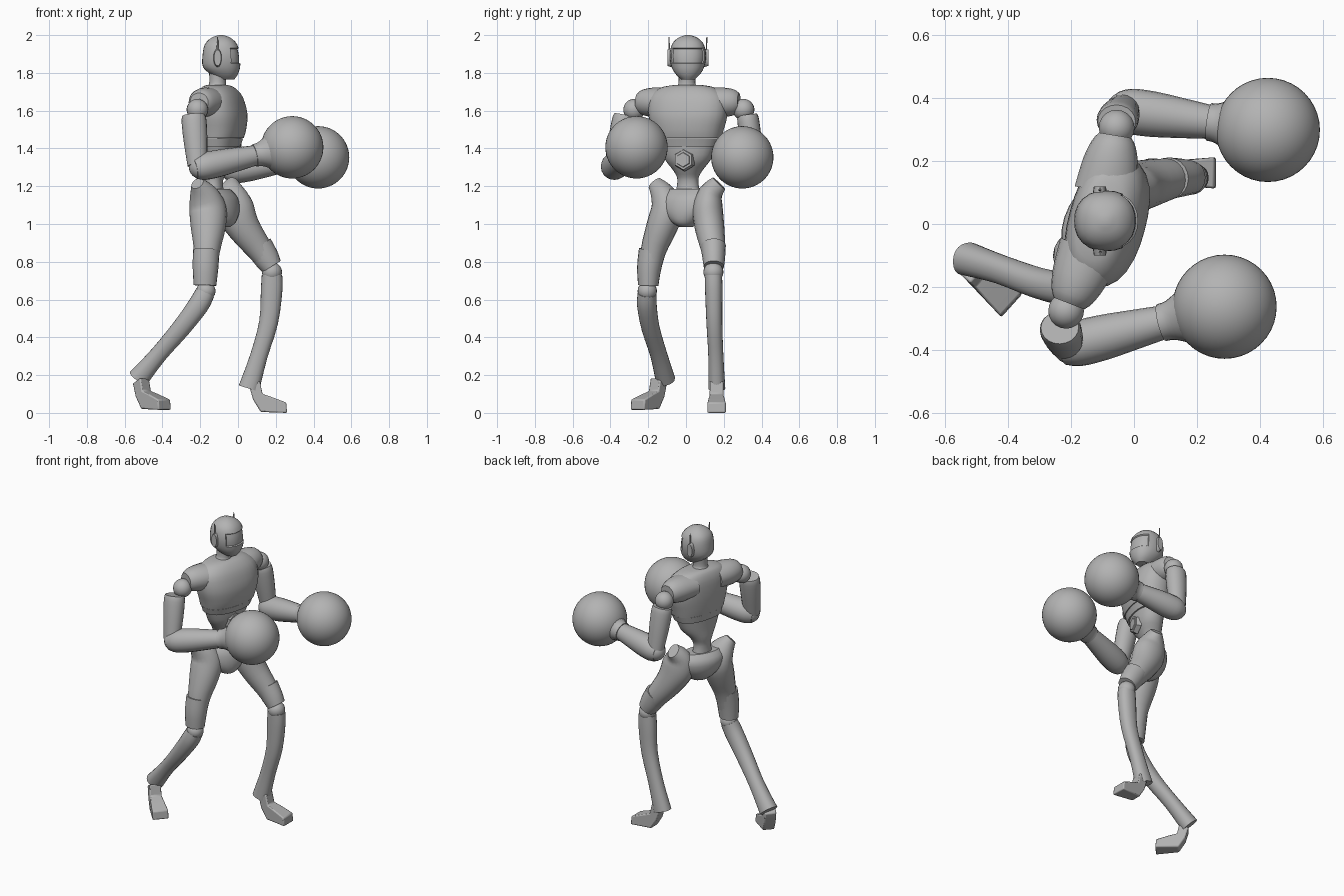
import bpy, bmesh
from math import sin, cos, pi, radians
from mathutils import Vector, Matrix

cube = bpy.data.objects.get("Cube")
if cube:
    bpy.data.objects.remove(cube)

grey = bpy.data.materials.new("plain_grey")
grey.use_nodes = True
grey.diffuse_color = (0.45, 0.45, 0.45, 1)
grey.node_tree.nodes["Principled BSDF"].inputs["Base Color"].default_value = (0.45, 0.45, 0.45, 1)

UP = Vector((0, 0, 1))


def finish(name, bm, angle=38):
    bmesh.ops.recalc_face_normals(bm, faces=bm.faces[:])
    mesh = bpy.data.meshes.new(name)
    bm.to_mesh(mesh)
    bm.free()
    mesh.materials.append(grey)
    for poly in mesh.polygons:
        poly.use_smooth = True
    mesh.set_sharp_from_angle(angle=radians(angle))
    ob = bpy.data.objects.new(name, mesh)
    bpy.context.collection.objects.link(ob)
    return ob


def smooth_path(rings, steps):
    """Catmull-Rom interpolation of ring data."""
    rings = [Vector(r) for r in rings]
    out = []
    for i in range(len(rings) - 1):
        a, b, c, d = rings[max(i - 1, 0)], rings[i], rings[i + 1], rings[min(i + 2, len(rings) - 1)]
        for k in range(steps):
            t = k / steps
            out.append(b + (c - a) * (t / 2) + (2 * a - 5 * b + 4 * c - d) * (t * t / 2)
                       + (3 * b - a - 3 * c + d) * (t ** 3 / 2))
    return out + [rings[-1]]


def loft(name, rings, yaw=0, flat=False, sides=20, power=2.0, steps=3, recess=None):
    """Skin over rings of (x, y, z, radius forward, radius sideways)."""
    rings = smooth_path(rings, steps)
    centres = [Vector(r[:3]) for r in rings]
    whole = (centres[-1] - centres[0]).normalized()
    forward = Vector((cos(radians(yaw)), sin(radians(yaw)), 0))
    ref = forward if abs(whole.z) > 0.5 else UP
    bm = bmesh.new()
    loops = []
    for i, r in enumerate(rings):
        t = UP if flat else (centres[min(i + 1, len(rings) - 1)] - centres[max(i - 1, 0)]).normalized()
        u = (ref - t * ref.dot(t)).normalized()
        v = t.cross(u)
        loop = []
        for k in range(sides):
            c, s = cos(2 * pi * k / sides), sin(2 * pi * k / sides)
            scale = (abs(c) ** power + abs(s) ** power) ** (-1 / power)
            loop.append(bm.verts.new(centres[i] + u * (r[3] * c * scale) + v * (r[4] * s * scale)))
        loops.append(loop)
    for low, high in zip(loops, loops[1:]):
        for k in range(sides):
            j = (k + 1) % sides
            bm.faces.new((low[k], low[j], high[j], high[k]))
    bm.faces.new(loops[0])
    bm.faces.new(loops[-1])
    if recess:
        bmesh.ops.recalc_face_normals(bm, faces=bm.faces[:])
        chosen = [f for f in bm.faces if recess(f)]
        bmesh.ops.inset_region(bm, faces=chosen, thickness=0.004, depth=-0.007)
    return finish(name, bm)


def ball(name, centre, radius, scale=(1, 1, 1), detail=20):
    bm = bmesh.new()
    place = Matrix.Translation(centre) @ Matrix.Diagonal((*scale, 1))
    bmesh.ops.create_uvsphere(bm, u_segments=detail, v_segments=detail * 2 // 3, radius=radius, matrix=place)
    return finish(name, bm)


def disc(name, centre, axis, radius, depth, sides, scale=(1, 1)):
    bm = bmesh.new()
    turn = Vector(axis).to_track_quat("Z", "Y").to_matrix().to_4x4()
    place = Matrix.Translation(centre) @ turn @ Matrix.Diagonal((*scale, 1, 1))
    bmesh.ops.create_cone(bm, cap_ends=True, segments=sides, radius1=radius, radius2=radius * 0.85,
                          depth=depth, matrix=place)
    return finish(name, bm)


# Head with recessed visor
loft("head", [(-.065, .01, 1.765, .045, .035), (-.072, .01, 1.79, .07, .062), (-.087, .01, 1.83, .098, .086),
              (-.088, .01, 1.89, .1, .096), (-.09, .01, 1.95, .086, .085), (-.09, .01, 1.985, .052, .052),
              (-.09, .01, 2.0, .012, .012)], flat=True, power=2.3, sides=24,
     recess=lambda f: f.normal.x > 0.45 and 1.845 < f.calc_center_median().z < 1.935)

# Ear pods and antennas
for side, label in ((1, "left"), (-1, "right")):
    y = .01 + side * .098
    disc(label + "_ear", (-.108, y, 1.88), (0, side, 0), .05, .022, 16, (.45, 1))
    loft(label + "_antenna", [(-.108, y, 1.9, .006, .005), (-.108, y + side * .002, 1.99, .003, .003)],
         sides=6, steps=1)

# Neck and collar
loft("neck", [(-.11, .005, 1.68, .065, .07), (-.11, .005, 1.725, .05, .055), (-.108, .005, 1.75, .044, .044),
              (-.105, .008, 1.81, .048, .048)], flat=True)

# Torso, turned toward the right
YAW = -15
loft("chest", [(-.11, .01, 1.735, .055, .08), (-.105, .01, 1.72, .08, .15), (-.095, .01, 1.67, .108, .205),
               (-.085, .01, 1.58, .122, .212), (-.085, .01, 1.5, .117, .192), (-.088, .01, 1.455, .108, .18)],
     YAW, True, 28, 2.4)
loft("rib_band", [(-.088, .01, 1.452, .104, .175), (-.092, .01, 1.41, .095, .16)], YAW, True, 28, 2.4, 1)
loft("abdomen", [(-.092, .01, 1.415, .088, .152), (-.097, .01, 1.34, .08, .122), (-.115, .01, 1.28, .062, .075),
                 (-.125, .01, 1.23, .045, .055), (-.125, .01, 1.15, .05, .07)], YAW, True, 24, 2.2)
facing = Vector((cos(radians(YAW)), sin(radians(YAW)), 0))
belly = Vector((-.097, .01, 1.34)) + facing * .08
disc("belly_plate", belly, facing, .062, .03, 6)
disc("belly_button_plate", belly + facing * .014, facing, .044, .016, 6)

# Pelvis
loft("pelvis", [(-.12, .01, 1.185, .06, .12), (-.115, .01, 1.14, .1, .155), (-.105, .005, 1.07, .105, .14),
                (-.09, 0, 1.01, .08, .075), (-.08, 0, .985, .04, .035)], -28, True, 24)

# Legs: thigh path, cuff path, knee, shin path
legs = {
    "left": ([(-.03, .175, 1.215, .035, .045), (-.035, .13, 1.16, .085, .065), (-.02, .115, 1.08, .105, .08),
              (.03, .125, .98, .088, .078), (.11, .143, .87, .07, .065), (.175, .148, .775, .053, .05)],
             [(.11, .145, .885, .073, .066), (.15, .147, .82, .068, .06), (.178, .147, .775, .057, .054)],
             (.18, .145, .745), .053,
             [(.18, .145, .73, .054, .046), (.178, .147, .65, .057, .046), (.162, .15, .48, .05, .042),
              (.11, .158, .3, .046, .04), (.058, .163, .13, .056, .045)]),
    "right": ([(-.215, -.165, 1.215, .035, .04), (-.185, -.125, 1.16, .075, .065), (-.16, -.1, 1.08, .098, .085),
               (-.158, -.13, .98, .092, .082), (-.165, -.175, .85, .068, .066), (-.175, -.2, .68, .055, .05)],
              [(-.168, -.18, .86, .07, .07), (-.172, -.195, .77, .068, .064), (-.175, -.2, .675, .06, .054)],
              (-.17, -.205, .645), .051,
              [(-.175, -.205, .635, .052, .05), (-.21, -.207, .57, .055, .052), (-.3, -.188, .45, .05, .048),
               (-.42, -.145, .31, .045, .045), (-.53, -.11, .18, .056, .052)]),
}
for label, (thigh, cuff, knee, knee_radius, shin) in legs.items():
    loft(label + "_thigh", thigh)
    loft(label + "_thigh_cuff", cuff)
    ball(label + "_knee", knee, knee_radius)
    loft(label + "_shin", shin, power=2.3)


# Feet: side profile swept across the width
def foot(name, origin, yaw):
    profile = [(0, .14), (.055, .17), (.07, .1), (.115, .085), (.195, .055), (.2, 0), (.06, .005), (.02, .07)]
    bm = bmesh.new()
    rows = []
    for side in (-1, 1):
        rows.append([bm.verts.new((u, side * (.036 + .1 * max(u - .06, 0)), z)) for u, z in profile])
        bm.faces.new(rows[-1])
    for k in range(len(profile)):
        j = (k + 1) % len(profile)
        bm.faces.new((rows[0][k], rows[0][j], rows[1][j], rows[1][k]))
    bmesh.ops.transform(bm, verts=bm.verts[:],
                        matrix=Matrix.Translation(origin) @ Matrix.Rotation(radians(yaw), 4, "Z"))
    ob = finish(name, bm, 30)
    bevel = ob.modifiers.new("soft_edges", "BEVEL")
    bevel.width = .007
    bevel.segments = 2


foot("left_foot", (.06, .162, 0), 0)
foot("right_foot", (-.535, -.125, .016), -42)

# Arms: shoulder, top of arm, bottom of arm, elbow, glove
arms = {
    "left": ((-.055, .305, 1.605), (-.055, .325, 1.575), (-.035, .365, 1.31), (-.03, .36, 1.285), (.424, .298, 1.353)),
    "right": ((-.215, -.275, 1.605), (-.235, -.328, 1.575), (-.215, -.385, 1.31), (-.2, -.385, 1.3), (.287, -.262, 1.406)),
}
for label, points in arms.items():
    shoulder, top, bottom, elbow, glove = map(Vector, points)
    inner = Vector((-.105, .01, 1.645))
    outer = shoulder.lerp(inner, .1) + UP * .035
    loft(label + "_shoulder_cap", [(*inner.lerp(outer, t), a, b) for t, a, b in
                                   ((.35, .075, .1), (.7, .078, .088), (.92, .068, .07), (1.02, .05, .052))])
    ball(label + "_shoulder_joint", shoulder, .057)
    loft(label + "_upper_arm", [(*top.lerp(bottom, t), r, r * .88) for t, r in
                                ((0, .06), (.12, .066), (.5, .063), (1, .052))])
    ball(label + "_elbow", elbow, .06)
    loft(label + "_forearm", [(*elbow.lerp(glove, t), r, r) for t, r in
                              ((-.06, .055), (.03, .071), (.2, .072), (.45, .061), (.63, .052))])
    loft(label + "_glove_cuff", [(*elbow.lerp(glove, t), r, r) for t, r in
                                 ((.59, .06), (.65, .064), (.74, .088), (.84, .125))])
    ball(label + "_glove", glove, .165, detail=40)
